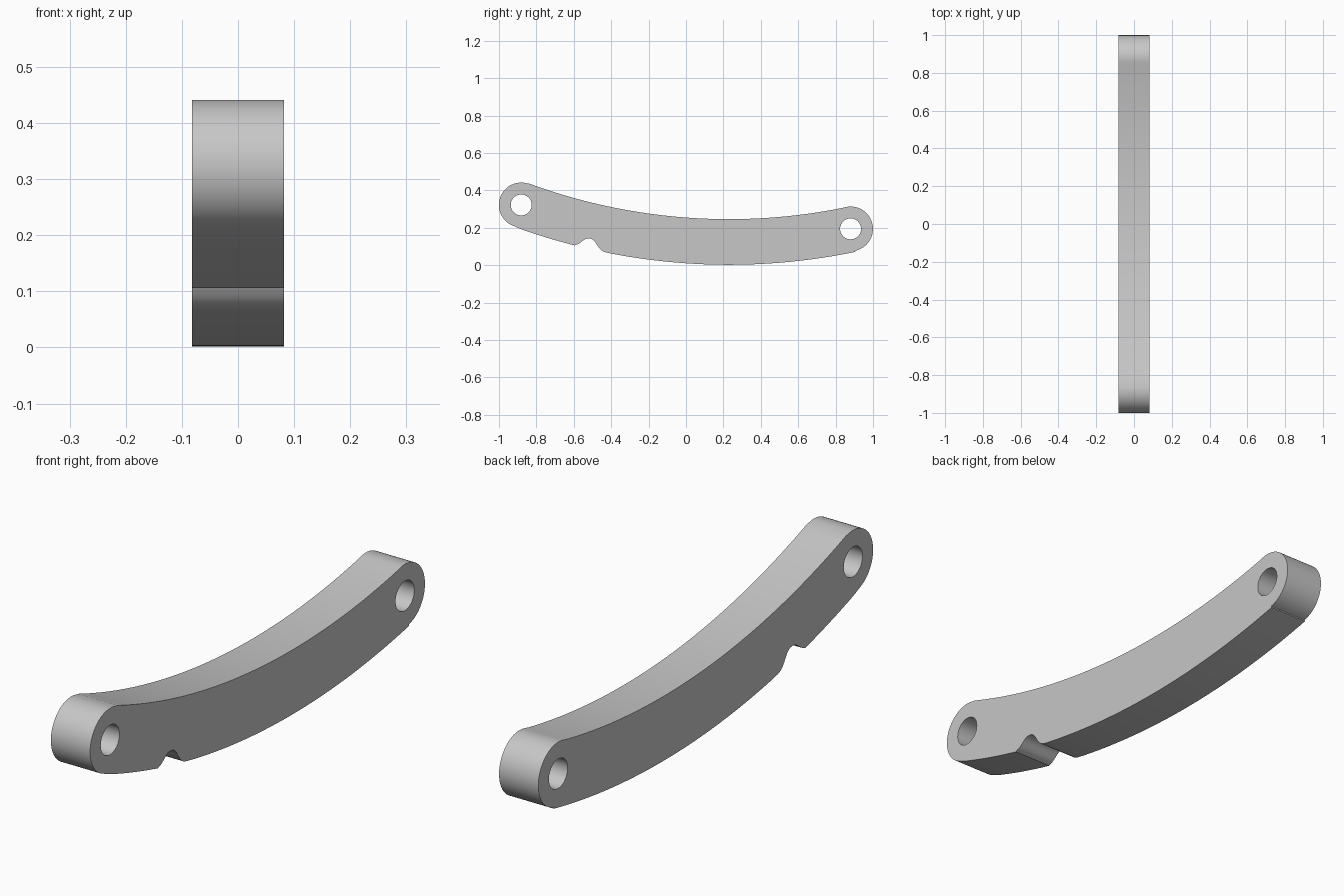
import bpy, bmesh, math
from mathutils import Vector
from mathutils.geometry import interpolate_bezier

cube = bpy.data.objects.get("Cube")
if cube:
    bpy.data.objects.remove(cube, do_unlink=True)

HALF_WIDTH = 0.082
CENTRE = Vector((0.23, 3.345))        # centre of the long bends, as (y, z)
INNER, OUTER = 3.099, 3.343
PINS = [Vector((-0.881, 0.322)), Vector((0.88, 0.194))]
END_RADIUS, HOLE_RADIUS = 0.1195, 0.056


def arc(centre, radius, start, end, steps):
    """Points on an arc from start to end angle."""
    angles = [start + (end - start) * i / steps for i in range(steps + 1)]
    return [centre + radius * Vector((math.cos(a), math.sin(a))) for a in angles]


def angle_to(point):
    d = point - CENTRE
    return math.atan2(d.y, d.x)


def bezier(*points):
    curve = interpolate_bezier(*[Vector((y, z, 0)) for y, z in points], 12)
    return [p.to_2d() for p in curve]


# Outline: lower bend with the notch, rounded ends and upper bend
front, back = [angle_to(p) for p in PINS]
notch_start, notch_end = Vector((-0.595, 0.108)), Vector((-0.428, 0.068))
notch_top = (-0.521, 0.143)
notch = bezier(notch_start, (-0.565, 0.109), (-0.55, 0.143), notch_top)
notch += bezier(notch_top, (-0.472, 0.143), (-0.482, 0.08), notch_end)

outline = arc(CENTRE, OUTER, front, angle_to(notch_start), 8)
outline += notch
outline += arc(CENTRE, OUTER, angle_to(notch_end), back, 36)
outline += arc(PINS[1], END_RADIUS, back, back + math.pi, 32)
outline += arc(CENTRE, INNER, back, front, 48)
outline += arc(PINS[0], END_RADIUS, front + math.pi, front + math.tau, 32)
holes = [arc(p, HOLE_RADIUS, 0, math.tau, 40) for p in PINS]

# Fill the outline around the pin holes and give it thickness
bm = bmesh.new()
for loop in [outline] + holes:
    clean = [p for i, p in enumerate(loop) if (p - loop[i - 1]).length > 0.004]
    verts = [bm.verts.new((-HALF_WIDTH, p.x, p.y)) for p in clean]
    for i, v in enumerate(verts):
        bm.edges.new((verts[i - 1], v))
bmesh.ops.triangle_fill(bm, use_beauty=True, edges=bm.edges[:])
extruded = bmesh.ops.extrude_face_region(bm, geom=bm.faces[:], use_keep_orig=True)
moved = [g for g in extruded["geom"] if isinstance(g, bmesh.types.BMVert)]
bmesh.ops.translate(bm, verts=moved, vec=(2 * HALF_WIDTH, 0, 0))
bmesh.ops.recalc_face_normals(bm, faces=bm.faces[:])

mesh = bpy.data.meshes.new("curved_link_arm")
bm.to_mesh(mesh)
bm.free()
arm = bpy.data.objects.new("curved_link_arm", mesh)
bpy.context.collection.objects.link(arm)

# Plain grey
grey = bpy.data.materials.new("light_grey")
grey.use_nodes = True
colour = (0.57, 0.57, 0.57, 1)
grey.diffuse_color = colour
grey.node_tree.nodes["Principled BSDF"].inputs["Base Color"].default_value = colour
mesh.materials.append(grey)

# Smooth bends with crisp rims
bpy.ops.object.select_all(action="DESELECT")
arm.select_set(True)
bpy.context.view_layer.objects.active = arm
bpy.ops.object.shade_smooth_by_angle(angle=math.radians(30))
